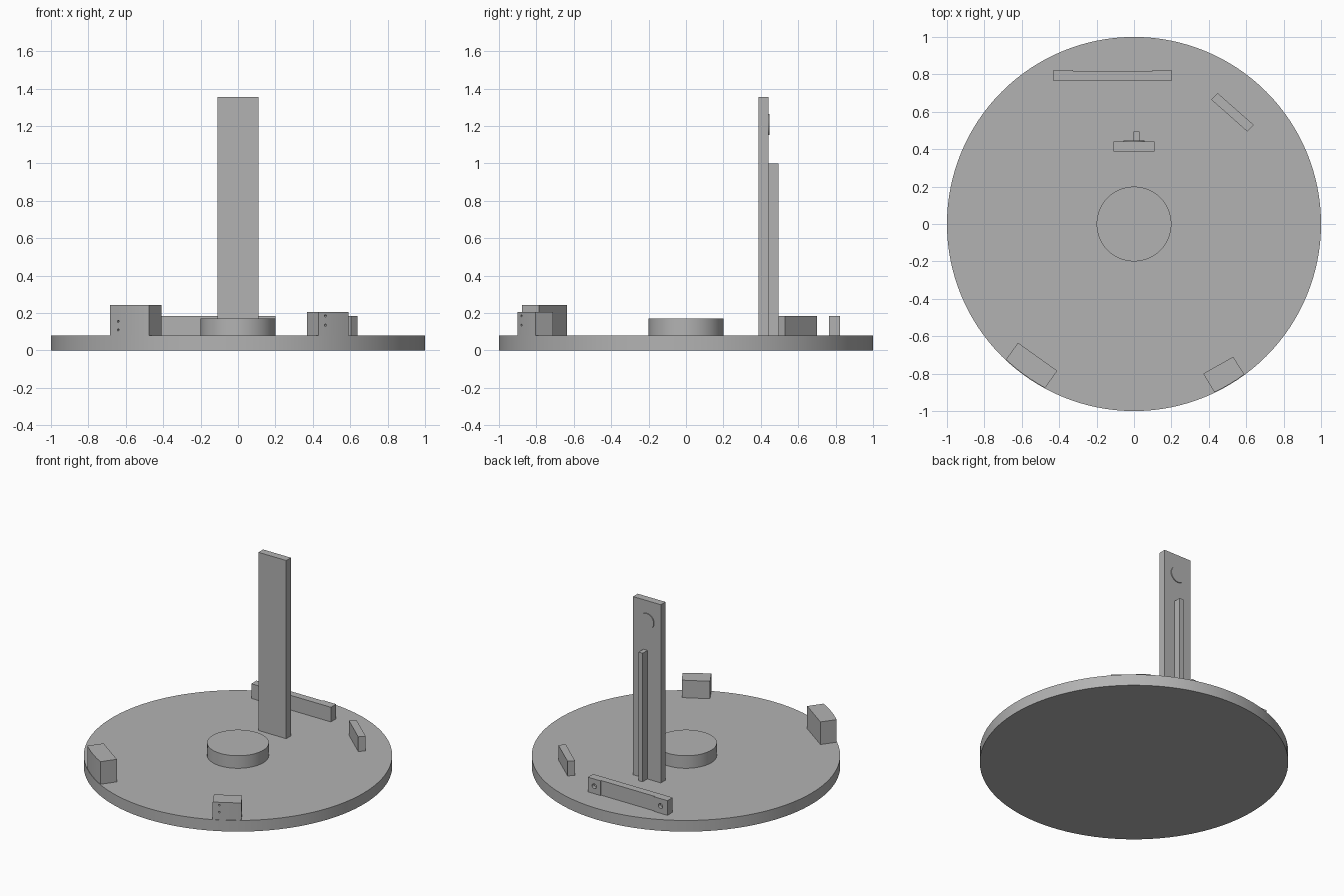
import bpy, bmesh, math
from mathutils import Vector

if "Cube" in bpy.data.objects:
    bpy.data.objects.remove(bpy.data.objects["Cube"], do_unlink=True)

grey = bpy.data.materials.new("plain grey")
grey.use_nodes = True
COLOUR = (0.45, 0.45, 0.45, 1)
grey.diffuse_color = COLOUR
grey.node_tree.nodes["Principled BSDF"].inputs["Base Color"].default_value = COLOUR

BASE_TOP = 0.08


def prism(name, outline, z0, z1, smooth=False):
    """Extrude a counter-clockwise outline upward."""
    bm = bmesh.new()
    bottom = [bm.verts.new((x, y, z0)) for x, y in outline]
    top = [bm.verts.new((x, y, z1)) for x, y in outline]
    bm.faces.new(bottom[::-1])
    bm.faces.new(top)
    n = len(outline)
    for i in range(n):
        j = (i + 1) % n
        bm.faces.new((bottom[i], bottom[j], top[j], top[i]))
    mesh = bpy.data.meshes.new(name)
    bm.to_mesh(mesh)
    bm.free()
    mesh.materials.append(grey)
    obj = bpy.data.objects.new(name, mesh)
    bpy.context.collection.objects.link(obj)
    if smooth:
        bpy.ops.object.select_all(action="DESELECT")
        obj.select_set(True)
        bpy.context.view_layer.objects.active = obj
        bpy.ops.object.shade_smooth_by_angle()
    return obj


def arc(radius, start, end, steps):
    return [(radius * math.cos(start + (end - start) * i / steps),
             radius * math.sin(start + (end - start) * i / steps))
            for i in range(steps + 1)]


def disc(name, radius, z0, z1, sides):
    return prism(name, arc(radius, 0, math.tau, sides)[:-1], z0, z1, True)


def box(name, x0, x1, y0, y1, z1):
    return prism(name, [(x0, y0), (x1, y0), (x1, y1), (x0, y1)], BASE_TOP, z1)


def rod(name, centre, direction, radius, depth, sides=32):
    bpy.ops.mesh.primitive_cylinder_add(vertices=sides, radius=radius, depth=depth,
                                        location=centre)
    obj = bpy.context.object
    obj.name = name
    obj.rotation_euler = Vector(direction).to_track_quat("Z", "Y").to_euler()
    obj.data.materials.append(grey)
    return obj


def cut(target, cutter):
    """Subtract the cutter, then remove it."""
    mod = target.modifiers.new("cut", "BOOLEAN")
    mod.operation = "DIFFERENCE"
    mod.object = cutter
    bpy.context.view_layer.objects.active = target
    bpy.ops.object.modifier_apply(modifier=mod.name)
    bpy.data.objects.remove(cutter, do_unlink=True)


def rim_block(name, inner_a, inner_b, outer_a, outer_b, height, holes):
    """Block with straight inner side and outer side following the rim."""
    start, end = (math.atan2(p[1], p[0]) for p in (outer_a, outer_b))
    block = prism(name, arc(0.997, start, end, 8) + [inner_b, inner_a],
                  BASE_TOP, height, True)
    for angle, z in holes:
        way = (math.cos(angle), math.sin(angle), 0)
        cut(block, rod("hole_cutter", (way[0], way[1], z), way, 0.006, 0.06, 12))


# Round base and central hub
disc("base_plate", 1.0, 0, BASE_TOP, 128)
disc("hub", 0.2, BASE_TOP, 0.17, 64)

# Upright with stiffening rib and round boss on its back
box("upright", -0.11, 0.11, 0.388, 0.441, 1.355)
box("upright_rib", -0.003, 0.029, 0.441, 0.495, 1.0)
rod("upright_boss", (0, 0.442, 1.208), (0, 1, 0), 0.057, 0.01, 48)

# Back bar with shallow middle recess and a hole at each end
bar = prism("back_bar", [(-0.43, 0.765), (0.2, 0.765), (0.2, 0.824), (0.1, 0.824),
                         (0.1, 0.817), (-0.325, 0.817), (-0.325, 0.824),
                         (-0.43, 0.824)], BASE_TOP, 0.185)
for x in (-0.375, 0.15):
    cut(bar, rod("hole_cutter", (x, 0.824, 0.133), (0, 1, 0), 0.017, 0.05))

# Slanted bar
prism("slanted_bar", [(0.413, 0.665), (0.605, 0.495), (0.64, 0.53), (0.447, 0.70)],
      BASE_TOP, 0.185)

# Two blocks on the front rim
rim_block("right_rim_block", (-0.62, -0.635), (-0.41, -0.785),
          (-0.685, -0.725), (-0.475, -0.876), 0.242,
          [(math.radians(230), 0.155), (math.radians(230), 0.11)])
rim_block("left_rim_block", (0.37, -0.80), (0.53, -0.71),
          (0.43, -0.90), (0.59, -0.804), 0.205,
          [(math.radians(298), 0.185), (math.radians(298), 0.135)])
